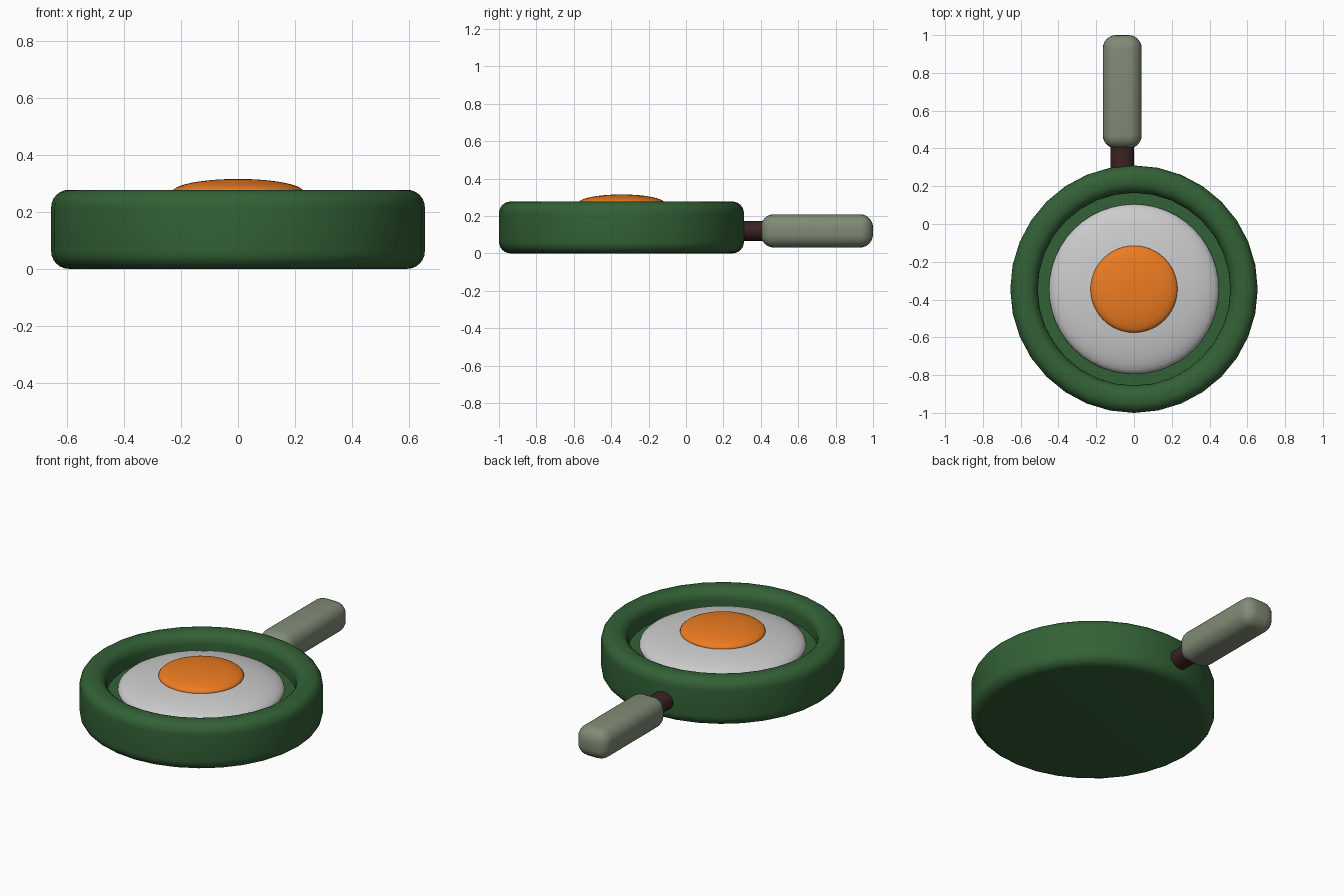
import bpy, bmesh, math
from mathutils import Matrix

if "Cube" in bpy.data.objects:
    bpy.data.objects.remove(bpy.data.objects["Cube"])

PAN_Y = -0.345


def material(name, rgb):
    m = bpy.data.materials.new(name)
    m.diffuse_color = (*rgb, 1)
    m.use_nodes = True
    m.node_tree.nodes["Principled BSDF"].inputs["Base Color"].default_value = m.diffuse_color
    return m


def finish(name, bm, mat=None, loc=(0, 0, 0), angle=50):
    bmesh.ops.recalc_face_normals(bm, faces=bm.faces)
    me = bpy.data.meshes.new(name)
    bm.to_mesh(me)
    bm.free()
    ob = bpy.data.objects.new(name, me)
    ob.location = loc
    bpy.context.collection.objects.link(ob)
    if mat:
        me.materials.append(mat)
    bpy.ops.object.select_all(action='DESELECT')
    ob.select_set(True)
    bpy.context.view_layer.objects.active = ob
    bpy.ops.object.shade_smooth_by_angle(angle=math.radians(angle))
    return ob


def lathe(name, profile, sides, mat, loc):
    bm = bmesh.new()
    vs = [bm.verts.new((r, 0, z)) for r, z in profile]
    edges = [bm.edges.new(p) for p in zip(vs, vs[1:])]
    bmesh.ops.spin(bm, geom=vs + edges, cent=(0, 0, 0), axis=(0, 0, 1),
                   angle=math.tau, steps=sides, use_duplicate=False)
    bmesh.ops.remove_doubles(bm, verts=bm.verts, dist=1e-5)
    return finish(name, bm, mat, loc)


def arc(cx, cz, r, a0, a1, n=6):
    angles = [math.radians(a0 + (a1 - a0) * i / n) for i in range(n + 1)]
    return [(cx + r * math.cos(a), cz + r * math.sin(a)) for a in angles]


def dome(name, radius, height, z, mat=None):
    profile = [(radius * math.cos(t), height * math.sin(t))
               for t in (math.pi / 2 * i / 10 for i in range(-4, 10))]
    profile = [(0, profile[0][1])] + profile + [(0, height)]
    return lathe(name, profile, 48, mat, (0, PAN_Y, z))


green = material("pan_green", (0.033, 0.12, 0.037))
orange = material("yolk_orange", (0.85, 0.2, 0.015))
sage = material("handle_sage", (0.22, 0.26, 0.18))
brown = material("neck_brown", (0.045, 0.016, 0.016))

# Pan body: rounded base and rim around a shallow well
b = 0.062
profile = ([(0, 0)] + arc(0.655 - b, b, b, -90, 0)
           + arc(0.655 - b, 0.277 - b, b, 0, 90)
           + arc(0.51 + b, 0.277 - b, b, 90, 180)
           + [(0.51, 0.16), (0, 0.16)])
lathe("pan", profile, 32, green, (0, PAN_Y, 0))

# Fried egg
dome("egg_white", 0.45, 0.09, 0.19)
dome("egg_yolk", 0.23, 0.046, 0.269, orange)

# Neck joining pan and grip
bm = bmesh.new()
bmesh.ops.create_cone(bm, cap_ends=True, segments=24, radius1=1, radius2=1, depth=1,
                      matrix=Matrix.Diagonal((0.063, 0.2, 0.053, 1))
                      @ Matrix.Rotation(math.pi / 2, 4, 'X'))
finish("handle_neck", bm, brown, (-0.062, 0.34, 0.12))

# Rounded grip
bm = bmesh.new()
bmesh.ops.create_cube(bm, size=1, matrix=Matrix.Diagonal((0.206, 0.6, 0.178, 1)))
bmesh.ops.bevel(bm, geom=bm.edges[:], offset=0.07, segments=6, profile=0.5,
                affect='EDGES')
finish("handle_grip", bm, sage, (-0.062, 0.7, 0.12))
